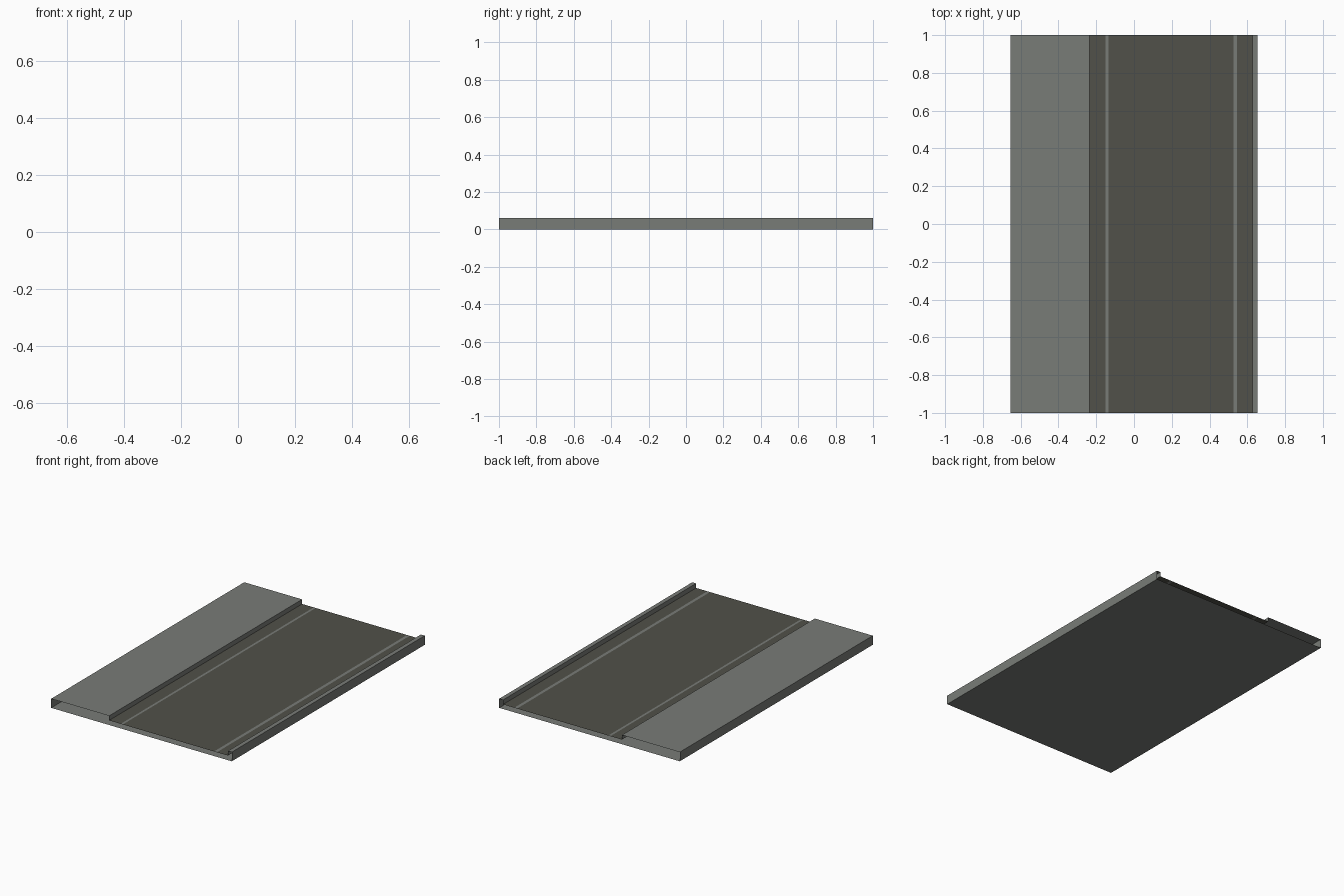
import bpy

if "Cube" in bpy.data.objects:
    bpy.data.objects.remove(bpy.data.objects["Cube"])

HALF = 1.0            # half length along y
X0, X1 = -0.655, 0.655
TOP, ROAD = 0.06, 0.03
KERB_L, KERB_R = -0.235, 0.627


def material(name, rgb):
    m = bpy.data.materials.new(name)
    m.diffuse_color = (*rgb, 1.0)
    m.use_nodes = True
    m.node_tree.nodes["Principled BSDF"].inputs["Base Color"].default_value = m.diffuse_color
    return m


concrete = material("concrete grey", (0.19, 0.20, 0.185))
asphalt = material("asphalt dark", (0.083, 0.083, 0.067))


def sweep(name, profile, mat):
    """Open strip: an x/z profile drawn out along y, ends left open."""
    verts = [(x, y, z) for x, z in profile for y in (-HALF, HALF)]
    faces = [(2 * i, 2 * i + 2, 2 * i + 3, 2 * i + 1)
             for i in range(len(profile) - 1)]
    me = bpy.data.meshes.new(name)
    me.from_pydata(verts, [], faces)
    me.materials.append(mat)
    ob = bpy.data.objects.new(name, me)
    bpy.context.collection.objects.link(ob)
    return ob


# wide pavement on the left: outer wall, top, kerb riser
sweep("pavement", [(X0, 0), (X0, TOP), (KERB_L, TOP), (KERB_L, ROAD)], concrete)

# narrow kerb on the right: riser, top, outer wall
sweep("kerb", [(KERB_R, ROAD), (KERB_R, TOP), (X1, TOP), (X1, 0)], concrete)

# underside
sweep("base", [(X1, 0), (X0, 0)], concrete)

# road surface, split by two narrow flush edge lines
lines = [(-0.151, -0.136), (0.526, 0.546)]
start = KERB_L
for i, (a, b) in enumerate(lines, 1):
    sweep(f"road_strip_{i}", [(start, ROAD), (a, ROAD)], asphalt)
    sweep(f"edge_line_{i}", [(a, ROAD), (b, ROAD)], concrete)
    start = b
sweep("road_strip_3", [(start, ROAD), (KERB_R, ROAD)], asphalt)
